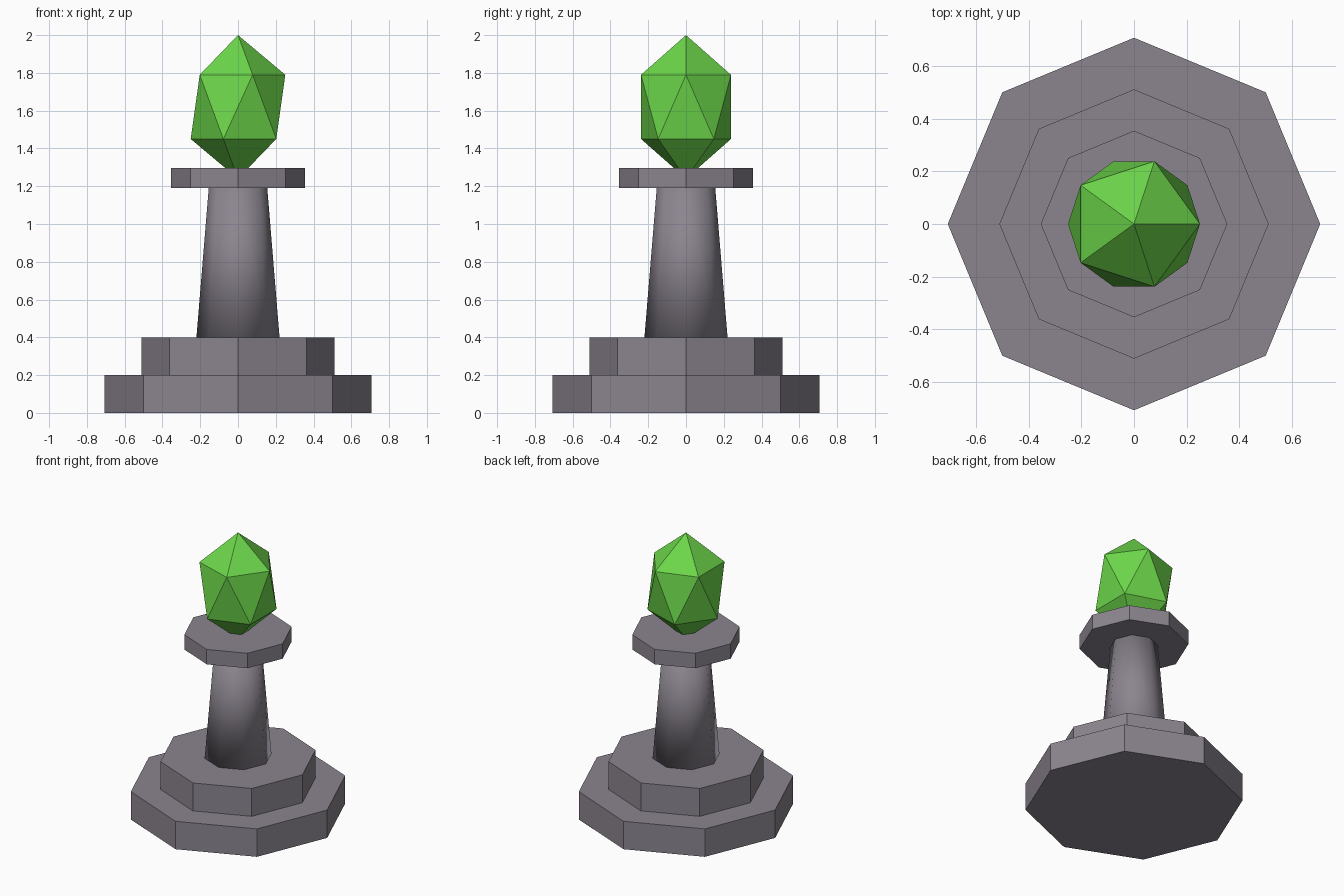
import bpy

cube = bpy.data.objects.get("Cube")
if cube:
    bpy.data.objects.remove(cube, do_unlink=True)


def make_material(name, rgb):
    mat = bpy.data.materials.new(name)
    mat.use_nodes = True
    color = (*rgb, 1.0)
    mat.diffuse_color = color
    mat.node_tree.nodes["Principled BSDF"].inputs["Base Color"].default_value = color
    return mat


stone = make_material("grey stone", (0.26, 0.235, 0.275))
green = make_material("green crystal", (0.15, 0.67, 0.068))


def octagon_block(name, bottom, top, r_bottom, r_top=None):
    """Eight-sided block with corners on the x and y axes."""
    bpy.ops.mesh.primitive_cone_add(
        vertices=8, radius1=r_bottom, radius2=r_top or r_bottom,
        depth=top - bottom, location=(0, 0, (bottom + top) / 2))
    obj = bpy.context.object
    obj.name = name
    obj.data.materials.append(stone)
    return obj


# Stepped base
octagon_block("lower_step", 0, 0.2, 0.707)
octagon_block("upper_step", 0.2, 0.4, 0.511)

# Tapered column, smooth all over
column = octagon_block("column", 0.4, 1.19, 0.22, 0.155)
column.data.shade_smooth()

# Flat plate under the crystal
octagon_block("top_plate", 1.19, 1.297, 0.354)

# Stretched crystal, its lower tip sunk into the plate
bpy.ops.mesh.primitive_ico_sphere_add(subdivisions=1, radius=1, location=(0, 0, 1.62))
crystal = bpy.context.object
crystal.name = "crystal"
crystal.scale = (0.28, 0.28, 0.38)
crystal.data.materials.append(green)
